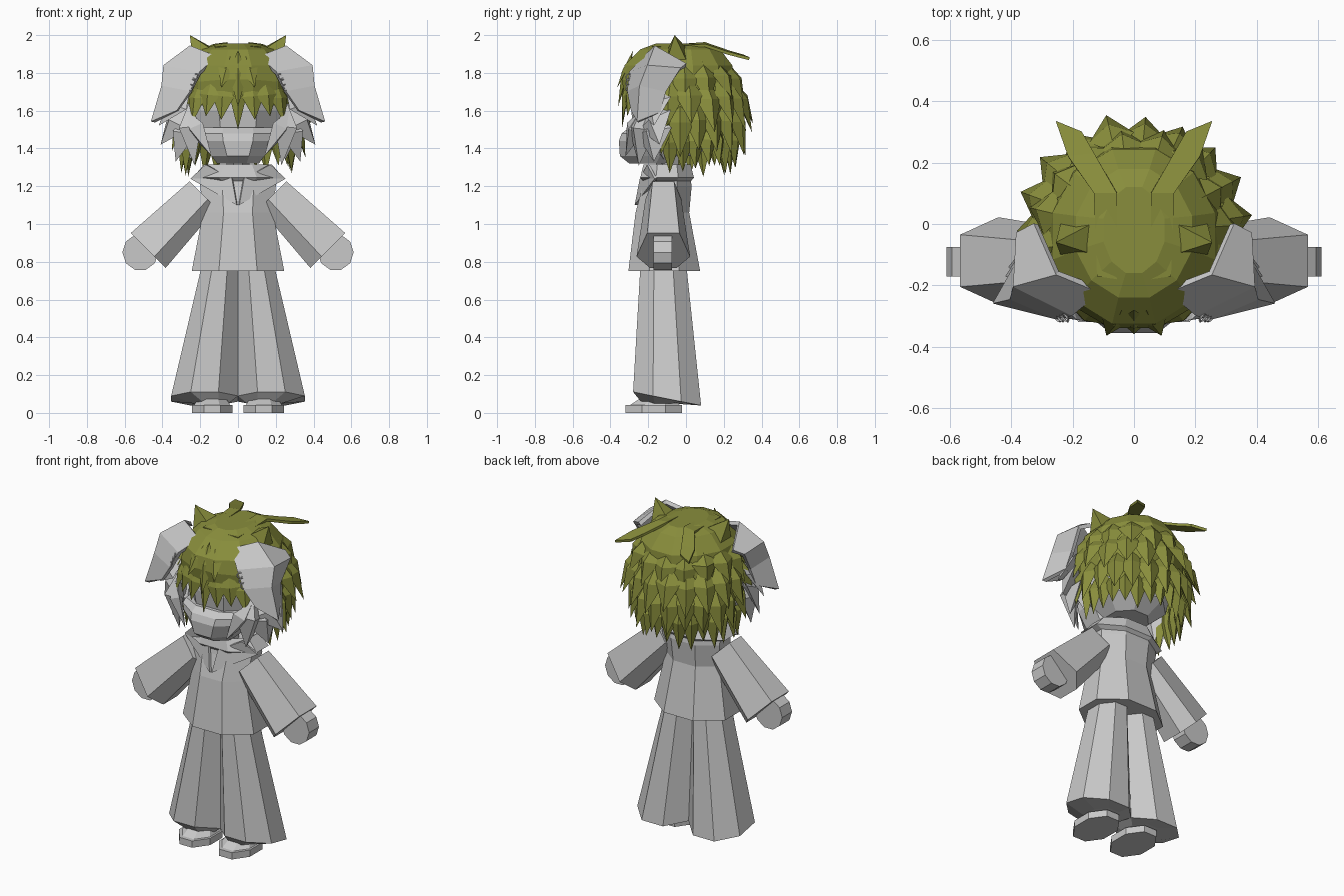
import bpy, bmesh, math, random
from mathutils import Vector

random.seed(4)
cube = bpy.data.objects.get("Cube")
if cube:
    bpy.data.objects.remove(cube)


def material(name, rgb):
    m = bpy.data.materials.new(name)
    m.use_nodes = True
    m.diffuse_color = (*rgb, 1)
    m.node_tree.nodes["Principled BSDF"].inputs["Base Color"].default_value = (*rgb, 1)
    return m


GREY = material("light grey", (0.58, 0.58, 0.58))
OLIVE = material("olive green", (0.25, 0.27, 0.045))
SIDES = (("left", 1), ("right", -1))


def build(name, verts, faces, mat, thick=0):
    """Flat-shaded mesh with consistent normals and optional thickness."""
    bm = bmesh.new()
    vs = [bm.verts.new(v) for v in verts]
    for f in faces:
        bm.faces.new([vs[i] for i in f])
    bmesh.ops.recalc_face_normals(bm, faces=bm.faces)
    me = bpy.data.meshes.new(name)
    bm.to_mesh(me)
    bm.free()
    me.materials.append(mat)
    ob = bpy.data.objects.new(name, me)
    bpy.context.collection.objects.link(ob)
    if thick:
        mod = ob.modifiers.new("thickness", "SOLIDIFY")
        mod.thickness = thick
        mod.offset = 0
    return ob


def ring(cx, cy, z, rx, ry, tilt=0, n=8):
    """Level polygon whose flat sides touch the given radii."""
    k = 1 / math.cos(math.pi / n)
    pts = []
    for i in range(n):
        a = math.tau * (i + 0.5) / n
        y = ry * k * math.sin(a)
        pts.append((cx + rx * k * math.cos(a), cy + y, z + tilt * y))
    return pts


def loft(name, rings, mat, caps=True):
    n = len(rings[0])
    verts = [p for r in rings for p in r]
    faces = [(j * n + i, j * n + (i + 1) % n, (j + 1) * n + (i + 1) % n, (j + 1) * n + i)
             for j in range(len(rings) - 1) for i in range(n)]
    if caps:
        faces += [tuple(range(n)), tuple(range(len(verts) - n, len(verts)))]
    return build(name, verts, faces, mat)


def spikes(name, items, mat):
    """Pointed locks: each runs root to tip, with a ridge facing outward."""
    verts, faces = [], []
    for root, tip, w, depth in items:
        a, b = Vector(root), Vector(tip)
        out = Vector((a.x, a.y + 0.03, 0)).normalized()
        side = (b - a).cross(out).normalized()
        p = a.lerp(b, 0.4)
        o = len(verts)
        verts += [a, p + side * w, p + out * depth, p - side * w, p - out * depth * 0.4, b]
        for i in range(4):
            c, d = o + 1 + i, o + 1 + (i + 1) % 4
            faces += [(o, c, d), (o + 5, d, c)]
    return build(name, verts, faces, mat)


def mirrored(items):
    return [((s * r[0], *r[1:]), (s * t[0], *t[1:]), w, d)
            for r, t, w, d in items for s in (1, -1)]


# Shirt, collar and neck
loft("shirt", [ring(0, -0.115, 0.75, 0.245, 0.19), ring(0, -0.125, 1.06, 0.185, 0.142),
               ring(0, -0.1, 1.2, 0.2, 0.13), ring(0, -0.1, 1.26, 0.2, 0.12)], GREY)
loft("collar", [ring(0, -0.1, 1.22, 0.18, 0.12), ring(0, -0.1, 1.245, 0.24, 0.142),
                ring(0, -0.1, 1.315, 0.18, 0.125), ring(0, -0.1, 1.26, 0.09, 0.08)], GREY)
loft("neck", [ring(0, -0.1, 1.2, 0.06, 0.06), ring(0, -0.1, 1.4, 0.06, 0.06)], GREY)

for label, s in SIDES:
    # Collar flap
    build(label + "_lapel", [(s * 0.25, -0.16, 1.24), (s * 0.005, -0.265, 1.1),
                             (s * 0.03, -0.238, 1.24), (s * 0.17, -0.2, 1.315)],
          [(0, 1, 2), (0, 2, 3)], GREY, 0.014)

    # Trouser leg and shoe
    loft(label + "_trouser_leg",
         [ring(s * 0.093, -0.12, 0.8, 0.094, 0.12),
          ring(s * 0.177, -0.1, 0.075, 0.177, 0.18, -0.2),
          ring(s * 0.14, -0.12, 0.05, 0.09, 0.11)], GREY)
    loft(label + "_shoe_sole", [ring(s * 0.137, -0.17, z, 0.107, 0.15) for z in (0, 0.042)], GREY)
    loft(label + "_shoe_top", [ring(s * 0.137, -0.165, 0.042, 0.095, 0.13),
                               ring(s * 0.137, -0.14, 0.085, 0.07, 0.09)], GREY)

    # Sleeve: six-sided tube widening toward the cuff
    tube = []
    for cx, cz, hu, hv in ((0.185, 1.155, 0.1, 0.095), (0.475, 0.86, 0.13, 0.142)):
        tube.append([(s * (cx + 0.71 * u * hu), -0.12 + v * hv, cz + 0.71 * u * hu)
                     for u, v in ((1, 0.6), (-0.35, 1), (-1, 0.5),
                                  (-1, -0.5), (-0.35, -1), (1, -0.6))])
    loft(label + "_sleeve", tube, GREY)

    # Rounded flat hand
    loft(label + "_hand",
         [[(s * (0.517 + 0.095 * math.cos(a)), y, 0.85 + 0.097 * math.sin(a))
           for a in (math.tau * i / 10 for i in range(10))] for y in (-0.172, -0.075)], GREY)

    # Drooping ear
    rows = [(0.11, -0.215, 1.88), (0.25, -0.16, 1.935), (0.32, 0, 1.84),
            (0.2, -0.29, 1.8), (0.385, -0.2, 1.835), (0.375, -0.03, 1.82),
            (0.25, -0.3, 1.7), (0.395, -0.24, 1.73), (0.36, -0.11, 1.7),
            (0.32, -0.28, 1.6), (0.45, -0.255, 1.54), (0.38, -0.14, 1.59)]
    build(label + "_ear", [(s * x, y, z) for x, y, z in rows],
          [(r * 3 + c, r * 3 + c + 1, r * 3 + c + 4, r * 3 + c + 3)
           for r in range(3) for c in range(2)], GREY, 0.025)

    # Small ear rings
    for i, (x, z) in enumerate(((0.225, 1.78), (0.24, 1.75), (0.25, 1.72))):
        bpy.ops.mesh.primitive_torus_add(location=(s * x, -0.305, z), major_radius=0.016,
                                         minor_radius=0.004, major_segments=8,
                                         minor_segments=4, rotation=(0.6, s * 1.1, 0))
        hoop = bpy.context.object
        hoop.name = f"{label}_ear_ring_{i + 1}"
        hoop.data.materials.append(GREY)

    # Flat locks sweeping back from the crown
    build(label + "_crown_lock",
          [(s * 0.055, -0.18, 1.935), (s * 0.12, -0.17, 1.93), (s * 0.055, 0.1, 1.955),
           (s * 0.13, 0.1, 1.945), (s * 0.13, 0.23, 1.91), (s * 0.215, 0.22, 1.905),
           (s * 0.17, 0.3, 1.89), (s * 0.255, 0.335, 1.875)],
          [(0, 1, 3, 2), (2, 3, 5, 4), (4, 5, 7, 6)], OLIVE, 0.016)

    # Upright pointed tuft
    build(label + "_top_tuft",
          [(s * 0.13, 0.005, 1.93), (s * 0.13, -0.1, 1.92), (s * 0.24, -0.1, 1.87),
           (s * 0.24, 0, 1.87), (s * 0.255, -0.06, 2.0)],
          [(0, 1, 2, 3), (0, 1, 4), (1, 2, 4), (2, 3, 4), (3, 0, 4)], OLIVE)

# Head and muzzle
loft("head", [ring(0, -0.07, 1.36, 0.12, 0.13), ring(0, -0.06, 1.44, 0.21, 0.21),
              ring(0, -0.06, 1.6, 0.245, 0.23), ring(0, -0.06, 1.8, 0.22, 0.21)], GREY)
loft("muzzle", [ring(0, -0.2, 1.32, 0.11, 0.1), ring(0, -0.2, 1.36, 0.14, 0.15),
                ring(0, -0.2, 1.44, 0.19, 0.155), ring(0, -0.2, 1.48, 0.2, 0.14),
                ring(0, -0.2, 1.51, 0.19, 0.1)], GREY)

# Grey cheek fur
spikes("cheek_fur", mirrored([
    ((0.25, -0.16, 1.72), (0.42, -0.17, 1.52), 0.1, 0.06),
    ((0.25, -0.18, 1.64), (0.41, -0.14, 1.42), 0.11, 0.06),
    ((0.24, -0.17, 1.6), (0.33, -0.17, 1.33), 0.11, 0.08),
    ((0.24, -0.13, 1.56), (0.25, -0.12, 1.34), 0.07, 0.08),
    ((0.26, -0.22, 1.64), (0.23, -0.25, 1.31), 0.09, 0.08),
    ((0.27, -0.24, 1.6), (0.14, -0.32, 1.36), 0.06, 0.05)]), GREY)

# Hair cap, lower at the nape than over the face
loft("hair_cap", [ring(0, -0.02, 1.955, 0.1, 0.14, n=12), ring(0, -0.03, 1.925, 0.19, 0.21, n=12),
                  ring(0, -0.04, 1.84, 0.265, 0.285, n=12),
                  ring(0, -0.04, 1.72, 0.29, 0.3, -0.15, 12),
                  ring(0, -0.04, 1.54, 0.295, 0.28, -0.4, 12)], OLIVE, False)
build("crown_cover", ring(0, -0.02, 1.955, 0.1, 0.14, n=12), [tuple(range(12))], OLIVE)

# Rows of locks around the sides and back
layers = (("upper", 10, 0.24, 1.87, 0.35, 1.63, 0.075), ("middle", 12, 0.27, 1.78, 0.39, 1.5, 0.075),
          ("lower", 13, 0.27, 1.66, 0.355, 1.37, 0.07), ("nape", 16, 0.26, 1.54, 0.3, 1.27, 0.055))
for k, (label, n, r0, z0, r1, z1, w) in enumerate(layers):
    items = []
    for i in range(n):
        a = math.radians(-14 + 208 * (i + 0.4 * (k % 2) - 0.2) / (n - 1))
        r = r1 * random.uniform(0.94, 1.02)
        z = z1 + random.uniform(-0.02, 0.04)
        items.append(((r0 * math.cos(a), r0 * math.sin(a) - 0.03, z0),
                      (r * math.cos(a), r * math.sin(a) - 0.03, z), w, 0.045))
    spikes(label + "_hair_row", items, OLIVE)

# Fringe over the face
spikes("fringe", [((0, -0.29, 1.86), (0, -0.34, 1.5), 0.055, 0.03),
                  ((0, -0.28, 1.92), (0, -0.36, 1.62), 0.05, 0.03)] + mirrored([
    ((0.07, -0.31, 1.76), (0.09, -0.335, 1.55), 0.06, 0.02),
    ((0.14, -0.29, 1.76), (0.17, -0.31, 1.57), 0.06, 0.02),
    ((0.2, -0.24, 1.76), (0.245, -0.27, 1.53), 0.06, 0.02),
    ((0.04, -0.28, 1.89), (0.09, -0.365, 1.72), 0.045, 0.02)]), OLIVE)
